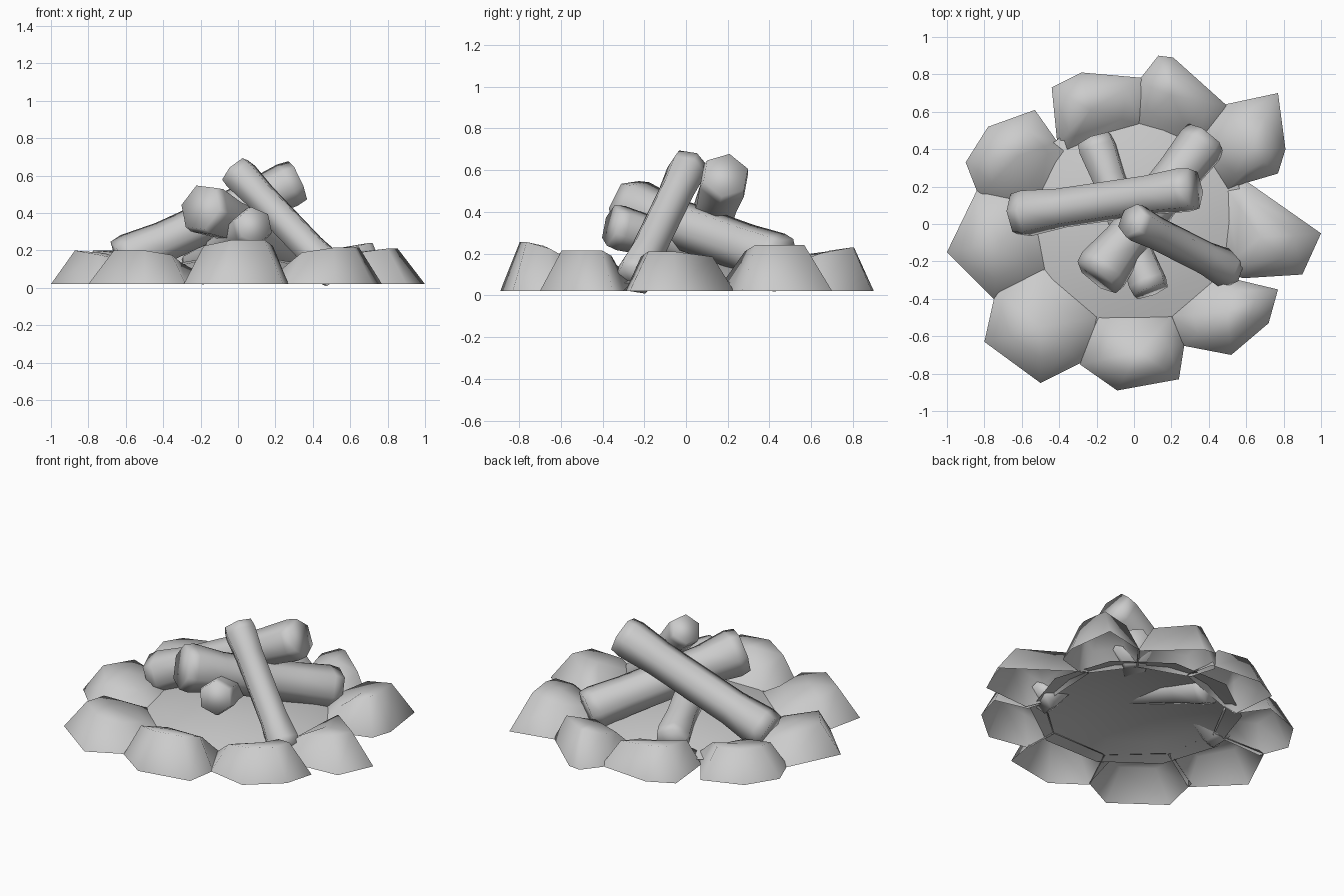
import bpy, bmesh, math
from mathutils import Vector

if "Cube" in bpy.data.objects:
    bpy.data.objects.remove(bpy.data.objects["Cube"])


def finish(bm, name, angle):
    bmesh.ops.recalc_face_normals(bm, faces=bm.faces)
    mesh = bpy.data.meshes.new(name)
    bm.to_mesh(mesh)
    bm.free()
    ob = bpy.data.objects.new(name, mesh)
    bpy.context.collection.objects.link(ob)
    bpy.ops.object.select_all(action='DESELECT')
    ob.select_set(True)
    bpy.context.view_layer.objects.active = ob
    bpy.ops.object.shade_smooth_by_angle(angle=math.radians(angle))
    return ob


def bridge(bm, a, b):
    n = len(a)
    for i in range(n):
        j = (i + 1) % n
        bm.faces.new((a[i], a[j], b[j], b[i]))


# Low-poly stone, open underneath: the outer outline sits on the ground,
# the inner edge rests on the ash bed; the top slopes inwards
def stone(name, outline, height):
    pts = [Vector((x, y, 0.02)) for x, y in outline]
    inner = []
    for p in (pts[-1], pts[0]):
        q = p.xy.normalized() * 0.53
        inner.append(Vector((q.x, q.y, 0.07)))
    ring = pts + inner
    c = sum(ring, Vector()) / len(ring)
    top = []
    for k, p in enumerate(ring):
        if 0 < k < len(pts) - 1:      # outer rim
            s, h = 0.55, 1.0
        elif k < len(pts):            # flanks
            s, h = 0.66, 0.88
        else:                         # inner rim
            s, h = 0.62, 0.68
        q = c + (p - c) * s
        q.z = height * h
        top.append(q)
    bm = bmesh.new()
    low = [bm.verts.new(p) for p in ring]
    up = [bm.verts.new(p) for p in top]
    bridge(bm, low, up)
    peak = bm.verts.new((c.x, c.y, height * 0.93))
    for i in range(len(up)):
        bm.faces.new((up[i], up[(i + 1) % len(up)], peak))
    finish(bm, name, 95)


# Six-sided log with slightly thicker ends
def log(name, start, end, r0, r1, spin=0.0):
    a, b = Vector(start), Vector(end)
    q = (b - a).to_track_quat('Z', 'Y')
    mid = (r0 + r1) / 2 * 0.87
    bm = bmesh.new()
    rings = []
    for t, r in ((0, r0 * 0.92), (0.06, r0), (0.25, mid), (0.75, mid), (0.94, r1), (1, r1 * 0.92)):
        ring = []
        for k in range(6):
            w = spin + k * math.pi / 3
            off = q @ Vector((r * math.cos(w), r * math.sin(w), 0))
            ring.append(bm.verts.new(a.lerp(b, t) + off))
        rings.append(ring)
    for u, v in zip(rings, rings[1:]):
        bridge(bm, u, v)
    bm.faces.new(rings[0][::-1])
    bm.faces.new(rings[-1])
    finish(bm, name, 95)


# Ash bed: shallow open dome
bm = bmesh.new()
rings = []
for r, z in ((0.62, 0.06), (0.45, 0.11), (0.22, 0.15)):
    rings.append([bm.verts.new((r * math.cos(k * math.pi / 5), r * math.sin(k * math.pi / 5) + 0.02, z))
                  for k in range(10)])
for u, v in zip(rings, rings[1:]):
    bridge(bm, u, v)
tip = bm.verts.new((0, 0.02, 0.16))
for k in range(10):
    bm.faces.new((rings[-1][k], rings[-1][(k + 1) % 10], tip))
finish(bm, "ash_bed", 60)

# Ring of stones
stones = {
    "stone_right": ([(0.58, -0.29), (0.9, -0.27), (1.0, -0.05), (0.6, 0.23)], 0.21),
    "stone_back_right": ([(0.6, 0.22), (0.77, 0.27), (0.81, 0.4), (0.77, 0.7), (0.49, 0.64)], 0.24),
    "stone_back": ([(0.5, 0.63), (0.21, 0.89), (0.13, 0.9), (0.02, 0.76)], 0.23),
    "stone_back_left": ([(0.06, 0.78), (-0.28, 0.81), (-0.44, 0.73), (-0.41, 0.43)], 0.21),
    "stone_left_rear": ([(-0.41, 0.44), (-0.53, 0.61), (-0.78, 0.52), (-0.9, 0.33), (-0.83, 0.15)], 0.20),
    "stone_left": ([(-0.84, 0.18), (-1.0, -0.15), (-0.75, -0.4)], 0.2),
    "stone_front_left": ([(-0.74, -0.36), (-0.8, -0.63), (-0.5, -0.85), (-0.28, -0.74)], 0.2),
    "stone_front": ([(-0.29, -0.75), (-0.09, -0.89), (0.24, -0.83), (0.27, -0.64)], 0.255),
    "stone_front_right": ([(0.26, -0.65), (0.52, -0.7), (0.72, -0.53), (0.77, -0.35), (0.56, -0.3)], 0.215),
}
for name, (outline, h) in stones.items():
    stone(name, outline, h)

# Stacked logs
log("log_long", (-0.63, 0.05, 0.14), (0.32, 0.19, 0.575), 0.13, 0.125, 0.3)
log("log_steep", (0.515, -0.25, 0.075), (-0.015, 0.02, 0.63), 0.105, 0.1, 0.2)
log("log_diagonal", (-0.2, -0.285, 0.43), (0.385, 0.46, 0.165), 0.145, 0.13, 0.1)
log("log_low", (0.09, -0.36, 0.335), (-0.21, 0.45, 0.115), 0.11, 0.11, 0.4)
